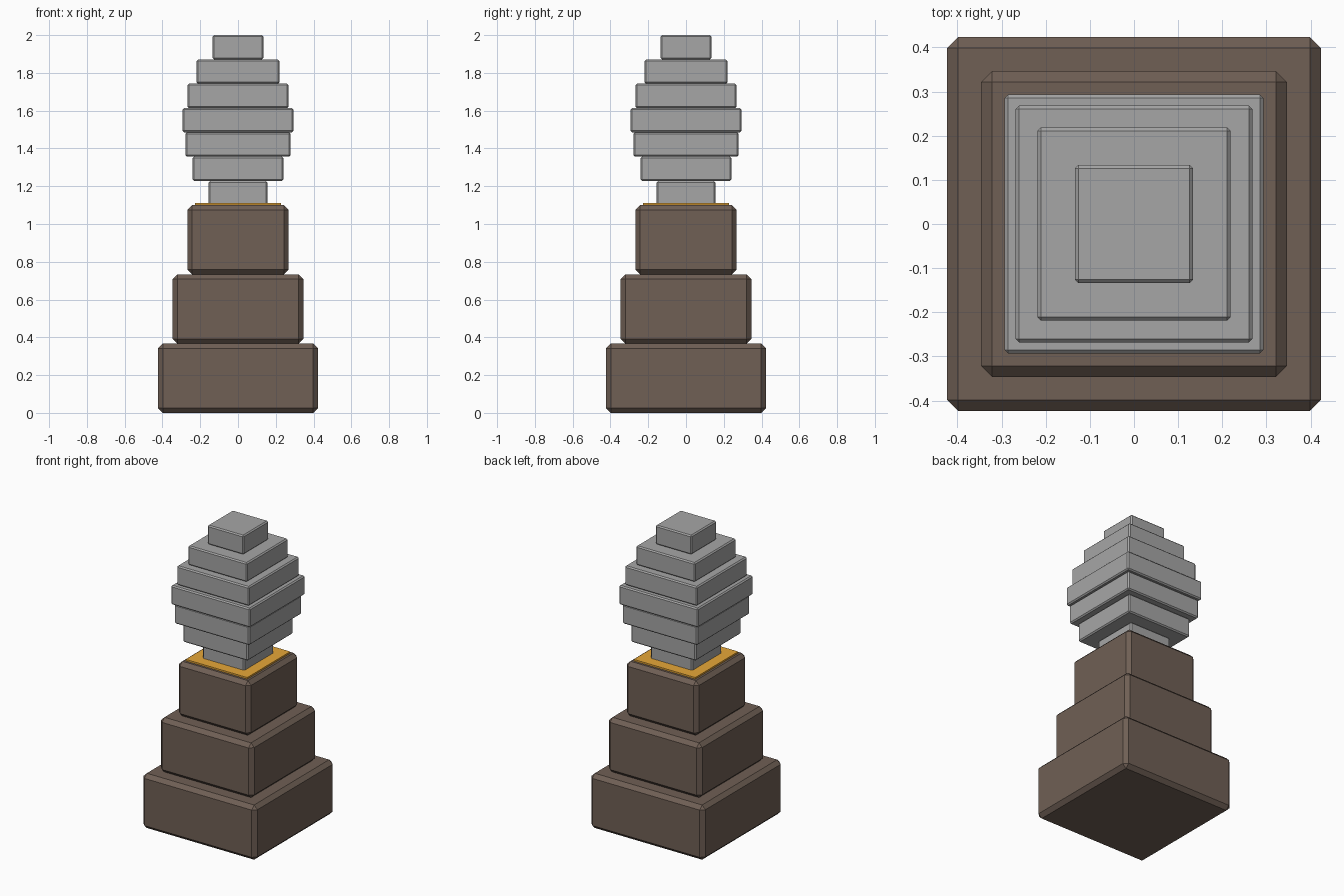
import bpy

if "Cube" in bpy.data.objects:
    bpy.data.objects.remove(bpy.data.objects["Cube"], do_unlink=True)


def make_material(name, colour):
    mat = bpy.data.materials.new(name)
    mat.use_nodes = True
    rgba = (*colour, 1.0)
    mat.diffuse_color = rgba
    mat.node_tree.nodes["Principled BSDF"].inputs["Base Color"].default_value = rgba
    return mat


def block(name, half, bottom, top, chamfer, mat):
    """Square block between two heights, with chamfered edges."""
    bpy.ops.mesh.primitive_cube_add(size=1, location=(0, 0, (bottom + top) / 2))
    obj = bpy.context.object
    obj.name = name
    obj.scale = (2 * half, 2 * half, top - bottom)
    bpy.ops.object.transform_apply(location=False, rotation=False, scale=True)
    obj.data.materials.append(mat)
    if chamfer:
        bevel = obj.modifiers.new("Chamfer", 'BEVEL')
        bevel.width = chamfer
        bevel.segments = 1
    return obj


brown = make_material("dark brown", (0.16, 0.115, 0.09))
gold = make_material("gold", (0.80, 0.39, 0.04))
grey = make_material("stone grey", (0.38, 0.38, 0.38))

# Stepped pedestal
PEDESTAL_TOP = 1.1
step = PEDESTAL_TOP / 3
for i, half in enumerate((0.423, 0.346, 0.268)):
    block(f"pedestal_tier_{i + 1}", half, i * step, (i + 1) * step, 0.025, brown)

# Thin gold plate on the pedestal
block("gold_plate", 0.228, PEDESTAL_TOP - 0.01, PEDESTAL_TOP + 0.011, 0, gold)

# Egg-shaped stack of square slabs
slabs = (0.155, 0.241, 0.279, 0.293, 0.268, 0.219, 0.134)
height = (2.0 - PEDESTAL_TOP) / len(slabs)
for i, half in enumerate(slabs):
    bottom = PEDESTAL_TOP + i * height
    block(f"egg_slab_{i + 1}", half, bottom, bottom + height, 0.008, grey)
